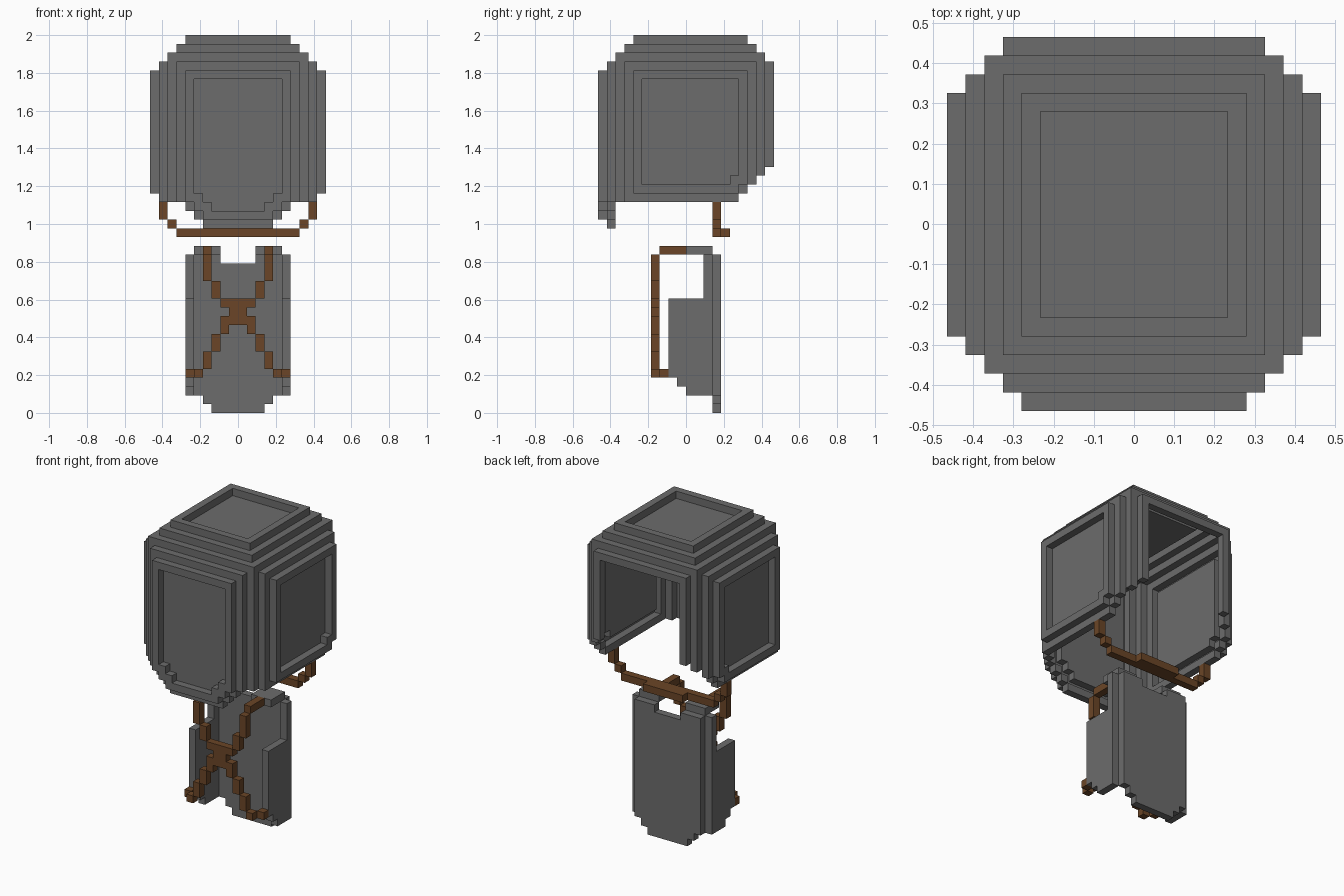
import bpy
import bmesh

cube = bpy.data.objects.get("Cube")
if cube:
    bpy.data.objects.remove(cube, do_unlink=True)

U = 2 / 43  # one block unit


def material(name, rgb):
    m = bpy.data.materials.new(name)
    m.use_nodes = True
    m.diffuse_color = (*rgb, 1)
    m.node_tree.nodes["Principled BSDF"].inputs["Base Color"].default_value = (*rgb, 1)
    return m


GREY = material("iron grey", (0.15, 0.15, 0.15))
BROWN = material("leather brown", (0.145, 0.06, 0.02))


def build(name, boxes, mat):
    """Join boxes (x0, x1, y0, y1, z0, z1) in block units; boxes off centre are mirrored in x."""
    bm = bmesh.new()
    for x0, x1, y0, y1, z0, z1 in boxes:
        spans = [(x0, x1)] if x0 < 0 else [(x0, x1), (-x1, -x0)]
        for a, b in spans:
            verts = bmesh.ops.create_cube(bm, size=1)["verts"]
            for v in verts:
                v.co.x = (a + b + 2 * v.co.x * (b - a)) / 2 * U
                v.co.y = (y0 + y1 + 2 * v.co.y * (y1 - y0)) / 2 * U
                v.co.z = (z0 + z1 + 2 * v.co.z * (z1 - z0)) / 2 * U
    mesh = bpy.data.meshes.new(name)
    bm.to_mesh(mesh)
    bm.free()
    mesh.materials.append(mat)
    obj = bpy.data.objects.new(name, mesh)
    bpy.context.collection.objects.link(obj)
    return obj


# Helmet: stepped upright corners, then stepped rims round the crown
front_bottom = (25, 24, 24, 24, 25)
back_bottom = (27, 26, 27, 28)
corners, rims = [], []
for i in range(5):
    m = max(i, 4 - i)
    top = 43 - m
    corners.append((9 - i, 10 - i, -6 - i, -5 - i, front_bottom[i], top))
    if i < 4:
        corners.append((9 - i, 10 - i, 6 + i, 7 + i, back_bottom[i], top))
    # front, back and side rims; the back is left open below them
    z = 38 + i
    w = 10 - m
    rims.append((-w, w, i - 10, i - 9, z, z + 1))
    if i > 0:
        rims.append((-w, w, 10 - i, 11 - i, z, z + 1))
    rims.append((9 - i, 10 - i, m - 10, 11 - m, z, z + 1))
build("helmet_corners", corners, GREY)
build("helmet_crown_rims", rims, GREY)
build("helmet_top_panel", [(-5, 5, -5, 6, 41, 42)], GREY)

# Helmet face panel with its rounded chin frame
build("helmet_front_panel", [
    (-5, 5, -9, -8, 25, 38), (-4, 4, -9, -8, 24, 25), (-3, 3, -9, -8, 23, 24)], GREY)
build("helmet_chin_frame", [
    (4, 6, -10, -9, 24, 25), (3, 5, -10, -9, 23, 24), (-4, 4, -10, -9, 22, 23),
    (5, 6, -9, -8, 23, 24), (4, 5, -9, -8, 22, 23), (-4, 4, -9, -8, 21, 22)], GREY)

# Helmet side panels and lower edges stepping up to the back
build("helmet_side_panels", [(8, 9, -5, 5, 26, 38), (8, 9, 5, 6, 27, 38)], GREY)
build("helmet_side_edges", [
    (9, 10, -6, 6, 25, 26), (9, 10, 5, 7, 26, 27),
    (8, 9, -7, 6, 24, 25), (8, 9, 6, 7, 25, 26)], GREY)

# Chin strap hanging from the helmet sides
build("chin_strap", [
    (8, 9, 3, 4, 22, 24), (7, 8, 3, 4, 21, 22),
    (-7, 7, 3, 4, 20, 21), (-3, 3, 4, 5, 20, 21)], BROWN)

# Back plate with a neck notch and tapered bottom
build("back_plate", [
    (-5, 5, 3, 4, 2, 17), (2, 5, 3, 4, 17, 18),
    (-4, 4, 3, 4, 1, 2), (-3, 3, 3, 4, 0, 1)], GREY)

# Side plates and shoulder caps
build("side_plates", [
    (5, 6, 2, 3, 13, 18), (5, 6, -2, 3, 4, 13),
    (5, 6, -1, 3, 3, 4), (5, 6, 0, 3, 2, 3)], GREY)
build("shoulder_caps", [(2, 5, 0, 3, 18, 19)], GREY)

# Crossed chest straps
build("chest_straps", [
    (3, 4, -3, 0, 18, 19), (3, 4, -4, -3, 15, 18), (2, 3, -4, -3, 13, 15),
    (-2, 2, -4, -3, 12, 13), (-1, 1, -4, -3, 10, 12), (1, 2, -4, -3, 9, 11),
    (2, 3, -4, -3, 7, 9), (3, 4, -4, -3, 5, 7), (4, 5, -4, -3, 4, 5),
    (5, 6, -3, -2, 4, 5)], BROWN)
